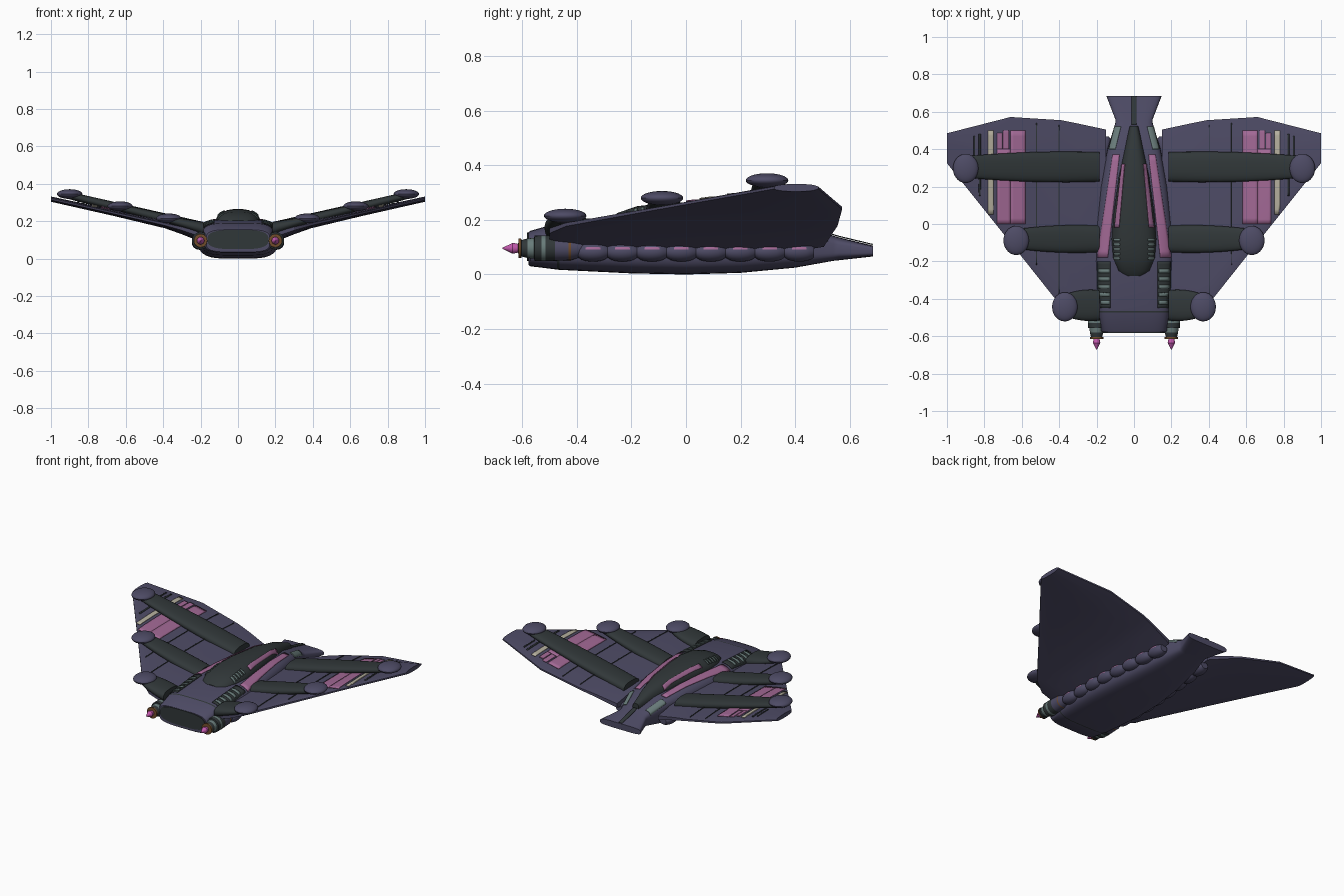
import bpy, bmesh
from math import sin, cos, pi, copysign
from mathutils import Vector
from mathutils.bvhtree import BVHTree

cube = bpy.data.objects.get("Cube")
if cube:
    bpy.data.objects.remove(cube)


def material(name, rgb):
    m = bpy.data.materials.new(name)
    m.use_nodes = True
    m.diffuse_color = (*rgb, 1)
    bsdf = next(n for n in m.node_tree.nodes if n.type == 'BSDF_PRINCIPLED')
    bsdf.inputs["Base Color"].default_value = (*rgb, 1)
    return m


NAVY = material("navy hull", (.075, .07, .13))
DARK = material("dark slate", (.03, .038, .04))
PINK = material("dusty pink", (.36, .14, .30))
CREAM = material("cream", (.46, .43, .34))
GREY = material("grey green", (.14, .20, .195))
BROWN = material("bronze", (.17, .075, .025))
MAGENTA = material("bright magenta", (.55, .10, .42))


def finish(name, bm, mats, rule=None, angle=.6):
    bmesh.ops.recalc_face_normals(bm, faces=bm.faces)
    if rule:
        for f in bm.faces:
            f.material_index = rule(f.calc_center_median())
    mesh = bpy.data.meshes.new(name)
    bm.to_mesh(mesh)
    bm.free()
    for m in mats:
        mesh.materials.append(m)
    ob = bpy.data.objects.new(name, mesh)
    bpy.context.collection.objects.link(ob)
    bpy.ops.object.select_all(action='DESELECT')
    ob.select_set(True)
    bpy.context.view_layer.objects.active = ob
    bpy.ops.object.shade_smooth_by_angle(angle=angle)
    return ob


def loft(name, rings, mats, rule=None, angle=.6):
    """Skin a list of equal rings and cap both ends."""
    bm = bmesh.new()
    rows = [[bm.verts.new(p) for p in ring] for ring in rings]
    for a, b in zip(rows, rows[1:]):
        for i in range(len(a)):
            j = (i + 1) % len(a)
            bm.faces.new((a[i], a[j], b[j], b[i]))
    bm.faces.new(rows[0])
    bm.faces.new(rows[-1])
    return finish(name, bm, mats, rule, angle)


def oval(center, u, v, ru, rv, n=2, count=24):
    """Superellipse ring spanned by the directions u and v."""
    def power(t):
        return copysign(abs(t) ** (2 / n), t)
    c, u, v = Vector(center), Vector(u), Vector(v)
    angles = [2 * pi * i / count for i in range(count)]
    return [c + u * ru * power(cos(a)) + v * rv * power(sin(a)) for a in angles]


X, Y, Z = (1, 0, 0), (0, 1, 0), (0, 0, 1)


def surface(ob):
    return BVHTree.FromPolygons([v.co for v in ob.data.vertices],
                                [p.vertices[:] for p in ob.data.polygons])


def decal(name, corners, mat, tree, nu=5, nv=16):
    """Thin plate draped from above; corners run front-in, front-out, back-out, back-in."""
    a, b, c, d = [Vector((x + .0003, y + .0003, 1)) for x, y in corners]
    bm = bmesh.new()
    grid = {}
    for i in range(nu + 1):
        for j in range(nv + 1):
            p = a.lerp(b, i / nu).lerp(d.lerp(c, i / nu), j / nv)
            hit = tree.ray_cast(p, Vector((0, 0, -1)))[0]
            if hit:
                grid[i, j] = bm.verts.new(hit + Vector((0, 0, .004)))
    for i in range(nu):
        for j in range(nv):
            q = [grid.get(k) for k in ((i, j), (i + 1, j), (i + 1, j + 1), (i, j + 1))]
            if all(q):
                bm.faces.new(q)
    ob = finish(name, bm, [mat])
    mod = ob.modifiers.new("plate", 'SOLIDIFY')
    mod.thickness = .004
    mod.offset = 0
    return ob


def box(x0, x1, y0, y1, s):
    return [(s * x0, y0), (s * x1, y0), (s * x1, y1), (s * x0, y1)]


# Hull: y, half width, bottom, top
hull_sections = [(-.578, .17, .035, .155), (-.57, .178, .03, .16), (-.472, .19, .018, .188),
                 (-.464, .192, .017, .19), (-.2, .21, .004, .207), (0, .203, 0, .21),
                 (.2, .18, .006, .207), (.4, .142, .025, .188), (.54, .10, .05, .142),
                 (.56, .10, .052, .136), (.685, .148, .066, .106)]
hull = loft("hull", [oval((0, y, (b + t) / 2), X, Z, w, (t - b) / 2, 4, 48)
                     for y, w, b, t in hull_sections], [NAVY, DARK],
            lambda c: int(-.472 < c.y < -.464))
loft("nose_intake", [oval((0, y, .102), X, Z, .163, .052, 3, 48)
                     for y in (-.583, -.57)], [DARK])

# Canopy: y, half width, middle, top
canopy_sections = [(-.278, .05, .18, .205), (-.25, .088, .18, .226), (-.18, .115, .18, .25),
                   (-.08, .122, .18, .262), (.05, .112, .18, .265), (.25, .083, .18, .255),
                   (.4, .052, .15, .228), (.525, .022, .15, .178)]
canopy = loft("canopy", [oval((0, y, m), X, Z, w, t - m, 2.6, 32)
                         for y, w, m, t in canopy_sections], [DARK])
hull_top, canopy_top = surface(hull), surface(canopy)
decal("tail_stripe", box(-.013, .013, .53, .684, 1), DARK, hull_top)

# Wing: x, leading y, trailing y, middle z, half thickness
wing_sections = [(.15, -.5, .505, .115, .045), (.3, -.5, .537, .16, .03), (.39, -.44, .555, .183, .021),
                 (.66, -.10, .572, .243, .016), (1.0, .325, .485, .318, .014)]
chord = [0, .03, .12, .3, .5, .7, .88, 1]


def wing_ring(s, x, y0, y1, z, t):
    def point(f, side):
        return Vector((s * x, y0 + (y1 - y0) * f, z + side * t * (.3 + .7 * (4 * f * (1 - f)) ** .5)))
    return [point(f, 1) for f in chord] + [point(f, -1) for f in reversed(chord)]


# Booms: middle y, outer x, half width, pod height
booms = {"front": (-.435, .37, .09, .215), "middle": (-.08, .63, .08, .28),
         "rear": (.305, .9, .088, .345)}
# Engine lathe: y, radius, colour of the band that follows
engine_profile = [(-.672, .002, 0), (-.635, .02, 0), (-.615, .016, 1), (-.614, .036, 1),
                  (-.604, .036, 2), (-.603, .03, 2), (-.58, .036, 3), (-.557, .038, 2),
                  (-.555, .046, 2), (-.53, .047, 3), (-.515, .047, 2), (-.48, .046, 4),
                  (-.43, .044, 1), (-.422, .044, 4), (-.38, .03, 4)]


def engine_rule(c):
    return [k for y, r, k in engine_profile if y <= c.y + 1e-4][-1]


def tank_x(y):
    return .205 - .09 * max(0, y + .1) ** 1.2


for side, s in (("left", 1), ("right", -1)):
    wing = loft(side + "_wing", [wing_ring(s, *w) for w in wing_sections], [NAVY], angle=.4)
    wing_top = surface(wing)

    # Wing markings
    for label, x0, x1, y0, y1, mat in (("inner_pink", .58, .66, 0, .5, PINK),
                                       ("outer_pink", .66, .732, 0, .4, PINK),
                                       ("pink_tab", .67, .70, .4, .5, PINK),
                                       ("pink_end", .705, .732, .4, .485, PINK),
                                       ("cream", .752, .78, .05, .5, CREAM),
                                       ("tip_line", .82, .83, .15, .48, DARK),
                                       ("tip_dash", .85, .857, .36, .47, DARK),
                                       ("seam_outer", .52, .524, -.22, .54, DARK),
                                       ("seam_inner", .40, .404, -.38, .53, DARK)):
        decal(f"{side}_wing_{label}", box(x0, x1, y0, y1, s), mat, wing_top)

    # Booms and their pods
    for label, (y, x_end, width, z_end) in booms.items():
        rings = []
        for k in range(9):
            f = k / 8
            z = .16 + (z_end - .168) * f
            w = width * (.9 + .25 * f - .5 * f * f)
            rings.append(oval((s * (.185 + (x_end - .185) * f), y, z), Y, Z, w, .036 - .016 * f, 2.5))
        loft(f"{side}_{label}_boom", rings, [DARK])
        bm = bmesh.new()
        bmesh.ops.create_uvsphere(bm, u_segments=28, v_segments=14, radius=1)
        bmesh.ops.scale(bm, vec=(.068, .078, .026), verts=bm.verts)
        bmesh.ops.translate(bm, vec=(s * x_end, y - .008, z_end), verts=bm.verts)
        finish(f"{side}_{label}_pod", bm, [NAVY])

    # Engine with pointed emitter
    loft(side + "_engine", [oval((s * .2, y, .096), X, Z, r, r) for y, r, k in engine_profile],
         [MAGENTA, BROWN, DARK, GREY, NAVY], engine_rule)

    # Chain of bulging tank segments along the hull side
    for i in range(8):
        y0 = -.395 + i * .108
        middle = y0 + .054
        rings = []
        for k in range(9):
            f = k / 8
            y = y0 + .108 * f
            r = .021 + .015 * max(0, sin(pi * f)) ** .6
            rings.append(oval((s * tank_x(y), y, .083), X, Z, r * 1.15, r))
        loft(f"{side}_tank_{i + 1}", rings, [NAVY, PINK],
             lambda c: int(abs(c.y - middle) < .03 and .09 < c.z < .101
                           and abs(c.x) > tank_x(middle)))

    # Hull shoulder markings
    panel = decal(side + "_shoulder_panel", box(.125, .196, -.45, -.2, s), DARK, hull_top)
    panel_top = surface(panel)
    decal(side + "_shoulder_band",
          [(s * .14, -.18), (s * .198, -.18), (s * .114, .37), (s * .078, .37)], PINK, hull_top)
    decal(side + "_rear_window",
          [(s * .1, .4), (s * .135, .4), (s * .105, .52), (s * .07, .52)], GREY, hull_top)
    decal(side + "_canopy_band",
          [(s * .08, -.02), (s * .105, -.02), (s * .066, .32), (s * .05, .32)], PINK, canopy_top)
    for i in range(5):
        y = -.43 + i * .042
        decal(f"{side}_vent_{i + 1}", box(.132, .188, y, y + .02, s), GREY, panel_top, nv=2)
        y = -.19 + i * .025
        decal(f"{side}_canopy_slat_{i + 1}", box(.075, .108, y, y + .011, s), GREY, canopy_top, nv=2)
